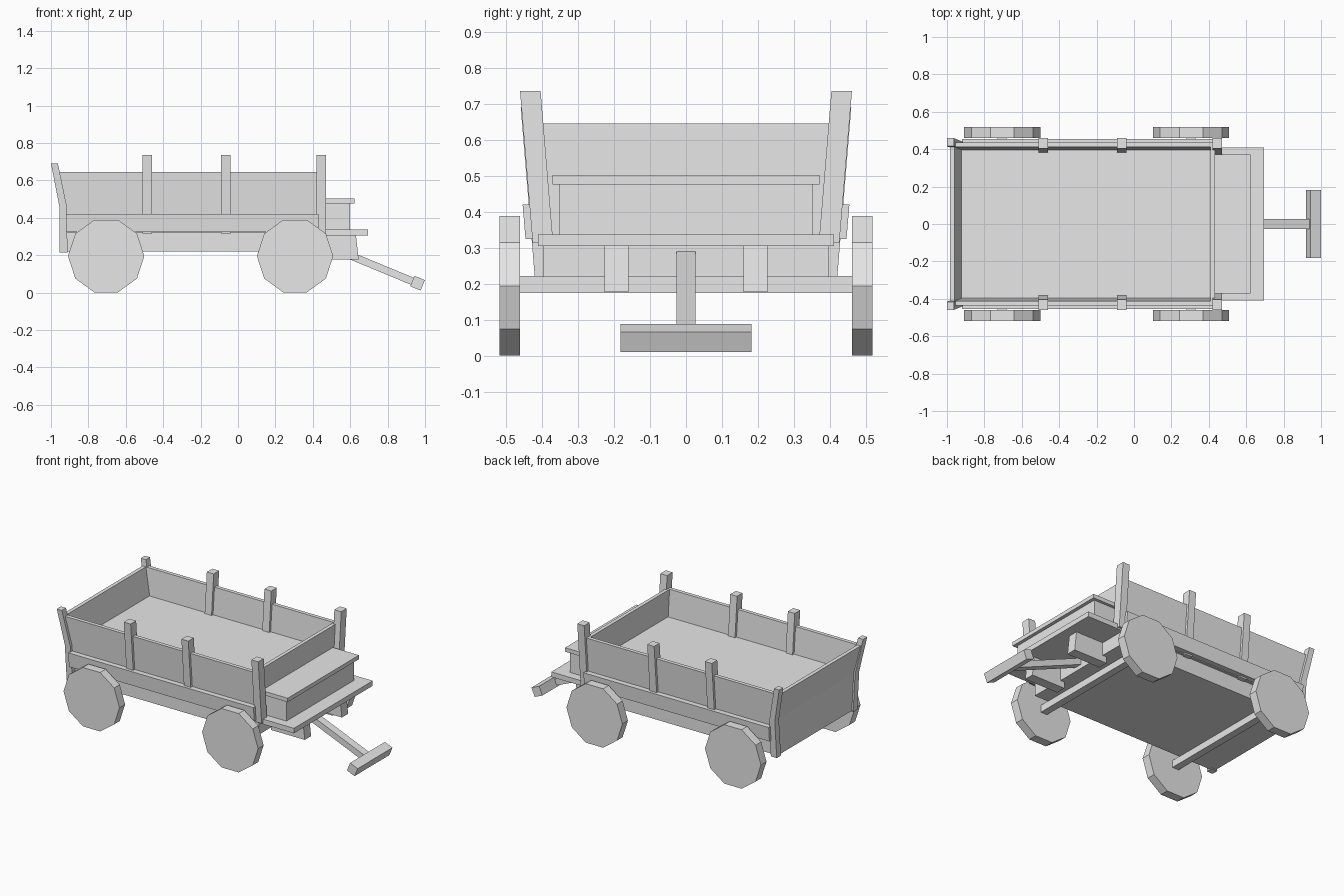
import bpy, bmesh, math
from mathutils import Matrix

cube = bpy.data.objects.get("Cube")
if cube:
    bpy.data.objects.remove(cube)

# One plain grey for the whole wagon
GREY = (0.8, 0.8, 0.8, 1)
mat = bpy.data.materials.new("plain grey")
mat.use_nodes = True
mat.diffuse_color = GREY
for node in mat.node_tree.nodes:
    if node.type == 'BSDF_PRINCIPLED':
        node.inputs["Base Color"].default_value = GREY

LEAN = 0.083    # outward slope of the sides
LEAN_Z = 0.32   # height where the lean starts


def finish(name, bm):
    bmesh.ops.recalc_face_normals(bm, faces=bm.faces)
    mesh = bpy.data.meshes.new(name)
    bm.to_mesh(mesh)
    bm.free()
    mesh.materials.append(mat)
    obj = bpy.data.objects.new(name, mesh)
    bpy.context.collection.objects.link(obj)
    return obj


def prism(name, profile, y0, y1, lean0=0, lean1=0):
    """Side profile (x, z) stretched from y0 to y1; each side may lean."""
    bm = bmesh.new()
    ends = []
    for y, lean in ((y0, lean0), (y1, lean1)):
        ends.append([bm.verts.new((x, y + lean * (z - LEAN_Z), z)) for x, z in profile])
    bm.faces.new(ends[0])
    bm.faces.new(ends[1])
    n = len(profile)
    for i in range(n):
        j = (i + 1) % n
        bm.faces.new((ends[0][i], ends[0][j], ends[1][j], ends[1][i]))
    return finish(name, bm)


def rect(x0, x1, z0, z1):
    return [(x0, z0), (x1, z0), (x1, z1), (x0, z1)]


def box(name, x0, x1, half_y, z0, z1):
    return prism(name, rect(x0, x1, z0, z1), -half_y, half_y)


def leaning(name, profile, y0, y1):
    """Pair of leaning parts, one on each side."""
    for label, s in (("back", 1), ("front", -1)):
        prism(f"{label}_{name}", profile, s * y0, s * y1, s * LEAN, s * LEAN)


def tilted_bar(name, cx, cz, length, width, height, angle):
    bm = bmesh.new()
    bmesh.ops.create_cube(bm, size=1, matrix=Matrix.Diagonal((length, width, height, 1)))
    obj = finish(name, bm)
    obj.location = (cx, 0, cz)
    obj.rotation_euler.y = angle
    return obj


# Bed with leaning side walls, rails and stakes
box("bed", -0.925, 0.43, 0.395, 0.22, 0.47)
leaning("side_wall", [(-0.925, 0.32), (0.43, 0.32), (0.43, 0.645), (-0.965, 0.645), (-0.925, 0.46)],
        0.385, 0.41)
leaning("side_rail", rect(-0.92, 0.43, 0.325, 0.42), 0.405, 0.445)
for label, x in (("rear", -0.485), ("middle", -0.065), ("seat", 0.445)):
    leaning(f"{label}_stake", rect(x - 0.025, x + 0.025, 0.315, 0.735), 0.369, 0.426)

# Front wall and bent tailgate with corner posts
prism("end_wall", rect(0.408, 0.432, 0.32, 0.645), -0.385, 0.385, -LEAN, LEAN)
prism("tailgate", [(-0.945, 0.22), (-0.92, 0.22), (-0.92, 0.46), (-0.96, 0.645),
                   (-0.985, 0.645), (-0.945, 0.46)], -0.39, 0.39, -LEAN, LEAN)
leaning("corner_post", [(-0.955, 0.215), (-0.912, 0.215), (-0.915, 0.46), (-0.963, 0.69),
                        (-1.0, 0.69), (-0.955, 0.46)], 0.385, 0.428)

# Driver seat and foot step
box("seat_box", 0.43, 0.60, 0.352, 0.33, 0.48)
box("seat_board", 0.43, 0.622, 0.371, 0.476, 0.502)
box("foot_step", 0.41, 0.695, 0.41, 0.305, 0.338)
for s in (-1, 1):
    prism("step_bracket", [(0.40, 0.178), (0.645, 0.178), (0.63, 0.31), (0.40, 0.31)],
          s * 0.16, s * 0.226)

# Axles and ten-sided wheels
for label, x in (("rear", -0.705), ("lead", 0.305)):
    box(f"{label}_axle", x - 0.024, x + 0.024, 0.48, 0.175, 0.222)
    rim = [(x + 0.204 * math.cos(k * math.pi / 5), 0.195 + 0.204 * math.sin(k * math.pi / 5))
           for k in range(10)]
    for s in (-1, 1):
        prism(f"{label}_wheel", rim, s * 0.46, s * 0.518)

# Sloping tongue with a cross handle
SLOPE = math.radians(22.5)
tilted_bar("tongue", 0.675, 0.167, 0.58, 0.053, 0.04, SLOPE)
tilted_bar("handle", 0.96, 0.05, 0.06, 0.363, 0.06, SLOPE)
